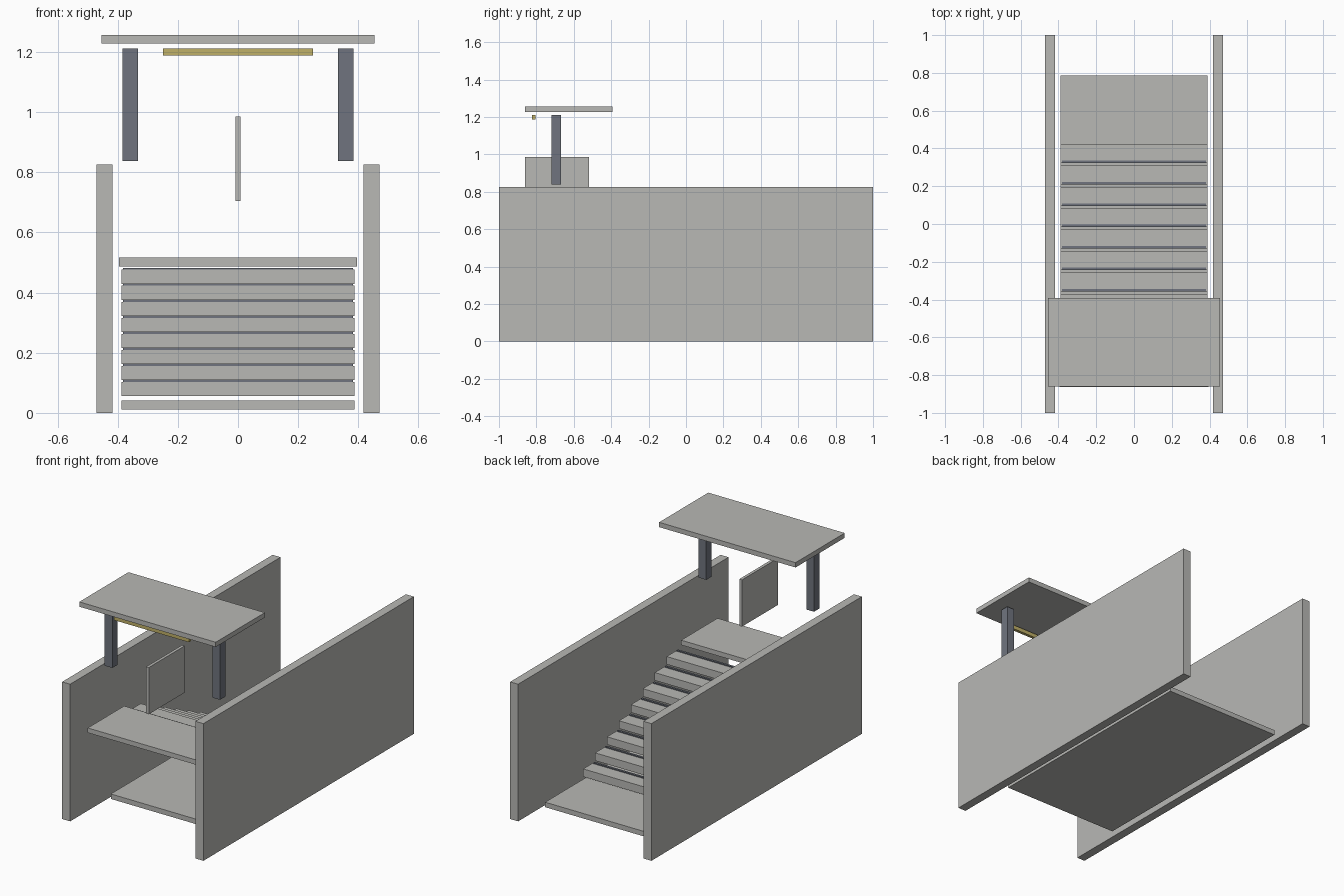
import bpy

cube = bpy.data.objects.get("Cube")
if cube:
    bpy.data.objects.remove(cube, do_unlink=True)


def material(name, rgb):
    mat = bpy.data.materials.new(name)
    mat.use_nodes = True
    mat.diffuse_color = (*rgb, 1)
    mat.node_tree.nodes["Principled BSDF"].inputs["Base Color"].default_value = (*rgb, 1)
    return mat


concrete = material("concrete grey", (0.48, 0.48, 0.46))
slate = material("slate grey", (0.16, 0.175, 0.21))
yellow = material("sign yellow", (0.53, 0.44, 0.14))


def box(name, mat, x, y, z):
    """Box spanning the given (low, high) range on each axis."""
    bpy.ops.mesh.primitive_cube_add(size=1, location=[sum(r) / 2 for r in (x, y, z)])
    obj = bpy.context.object
    obj.name = name
    obj.scale = [r[1] - r[0] for r in (x, y, z)]
    bpy.ops.object.transform_apply(location=False, rotation=False, scale=True)
    obj.data.materials.append(mat)
    return obj


# Side walls and canopy posts, one on each side
for side, label in ((1, "left"), (-1, "right")):
    box(label + "_wall", concrete, sorted((side * 0.417, side * 0.47)), (-1, 1), (0, 0.825))
    box(label + "_post", slate, sorted((side * 0.333, side * 0.384)), (-0.719, -0.668), (0.838, 1.212))

# Floor slab and upper landing
box("floor", concrete, (-0.388, 0.388), (-0.655, 0.785), (0.011, 0.041))
box("landing", concrete, (-0.395, 0.395), (-0.864, -0.518), (0.487, 0.516))

# Treads rising towards the front, each with a dark grip strip
STEPS, RUN, RISE = 8, 0.1133, 0.0533
for i in range(STEPS):
    back = 0.423 - i * RUN
    top = 0.103 + i * RISE
    front = back - 0.1
    box(f"step_{i + 1}", concrete, (-0.388, 0.388), (front, back), (top - 0.047, top))
    box(f"grip_strip_{i + 1}", slate, (-0.382, 0.382), (front, front + 0.013), (top, top + 0.006))

# Canopy, lit sign bar and central divider
box("canopy", concrete, (-0.454, 0.454), (-0.86, -0.393), (1.228, 1.257))
box("sign_bar", yellow, (-0.25, 0.25), (-0.823, -0.805), (1.188, 1.212))
box("divider_panel", concrete, (-0.009, 0.009), (-0.861, -0.519), (0.705, 0.986))
